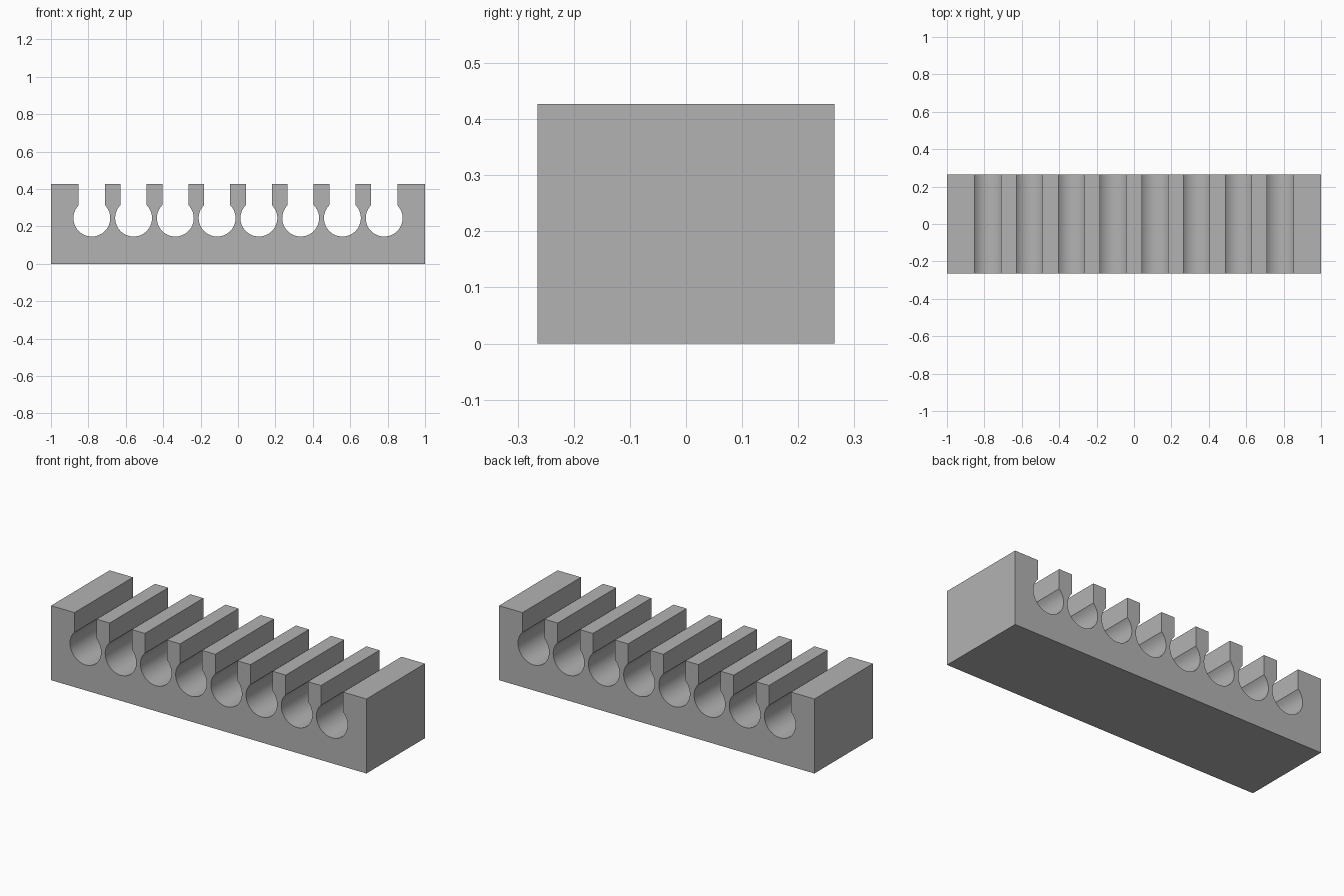
import bpy, bmesh, math

cube = bpy.data.objects.get("Cube")
if cube:
    bpy.data.objects.remove(cube, do_unlink=True)

HALF_LENGTH, HALF_DEPTH, HEIGHT = 1.0, 0.265, 0.427
SLOTS, PITCH = 8, 0.2233
RADIUS, SLOT_HALF, BORE_Z = 0.0985, 0.07, 0.2445
ARC_STEPS = 40

# Plain grey plastic
grey = bpy.data.materials.new("grey")
grey.use_nodes = True
colour = (0.45, 0.45, 0.45, 1)
grey.diffuse_color = colour
grey.node_tree.nodes["Principled BSDF"].inputs["Base Color"].default_value = colour


def keyhole(cx):
    """Open slot running down into a round bore, left to right."""
    opening = math.asin(SLOT_HALF / RADIUS)
    points = [(cx - SLOT_HALF, HEIGHT)]
    for i in range(ARC_STEPS + 1):
        a = opening + (2 * math.pi - 2 * opening) * i / ARC_STEPS
        points.append((cx - RADIUS * math.sin(a), BORE_Z + RADIUS * math.cos(a)))
    points.append((cx + SLOT_HALF, HEIGHT))
    return points


# Front profile: block outline with a row of keyhole slots along the top
profile = [(-HALF_LENGTH, 0), (-HALF_LENGTH, HEIGHT)]
for k in range(SLOTS):
    profile += keyhole((k - (SLOTS - 1) / 2) * PITCH)
profile += [(HALF_LENGTH, HEIGHT), (HALF_LENGTH, 0)]

# Extrude the profile from front to back
bm = bmesh.new()
face = bm.faces.new([bm.verts.new((x, -HALF_DEPTH, z)) for x, z in profile])
result = bmesh.ops.extrude_face_region(bm, geom=[face])
moved = [v for v in result["geom"] if isinstance(v, bmesh.types.BMVert)]
bmesh.ops.translate(bm, verts=moved, vec=(0, 2 * HALF_DEPTH, 0))
bmesh.ops.recalc_face_normals(bm, faces=bm.faces)

mesh = bpy.data.meshes.new("slotted_rack")
bm.to_mesh(mesh)
bm.free()
mesh.materials.append(grey)
rack = bpy.data.objects.new("slotted_rack", mesh)
bpy.context.collection.objects.link(rack)

# Smooth bores, sharp corners
bpy.ops.object.select_all(action="DESELECT")
rack.select_set(True)
bpy.context.view_layer.objects.active = rack
bpy.ops.object.shade_smooth_by_angle(angle=math.radians(30))
